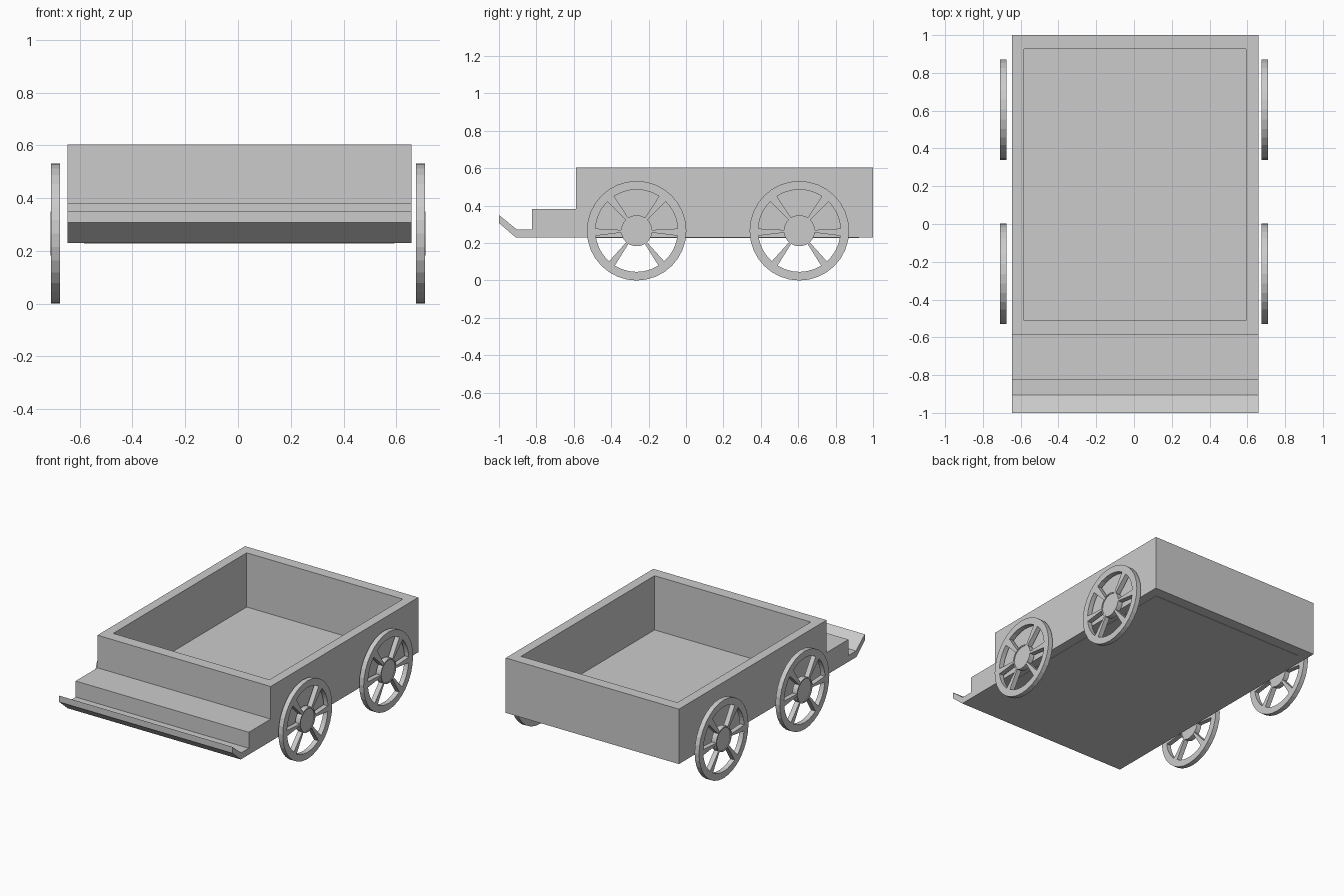
import bpy, math
from mathutils import Matrix

if "Cube" in bpy.data.objects:
    bpy.data.objects.remove(bpy.data.objects["Cube"])

grey = bpy.data.materials.new("plain grey")
grey.diffuse_color = (0.6, 0.6, 0.6, 1)
grey.use_nodes = True
grey.node_tree.nodes["Principled BSDF"].inputs["Base Color"].default_value = grey.diffuse_color

# local x -> world y, local y -> world z, local z -> world x
SIDEWAYS = Matrix(((0, 0, 1, 0), (1, 0, 0, 0), (0, 1, 0, 0), (0, 0, 0, 1)))


def plate(name, loops, width, loc):
    """Flat shape (first loop outer, others holes) in the y-z plane, thickened along x."""
    cu = bpy.data.curves.new(name + "_outline", 'CURVE')
    cu.dimensions = '2D'
    cu.fill_mode = 'BOTH'
    cu.extrude = width / 2
    for pts in loops:
        sp = cu.splines.new('POLY')
        sp.points.add(len(pts) - 1)
        for p, (a, b) in zip(sp.points, pts):
            p.co = (a, b, 0, 1)
        sp.use_cyclic_u = True
    tmp = bpy.data.objects.new(name + "_tmp", cu)
    bpy.context.collection.objects.link(tmp)
    dg = bpy.context.evaluated_depsgraph_get()
    me = bpy.data.meshes.new_from_object(tmp.evaluated_get(dg))
    bpy.data.objects.remove(tmp)
    me.transform(SIDEWAYS)
    me.materials.clear()
    me.materials.append(grey)
    me.shade_flat()
    ob = bpy.data.objects.new(name, me)
    ob.location = loc
    bpy.context.collection.objects.link(ob)
    return ob


def box(name, lo, hi):
    bpy.ops.mesh.primitive_cube_add(size=1, location=[(a + b) / 2 for a, b in zip(lo, hi)])
    ob = bpy.context.object
    ob.name = name
    ob.scale = [b - a for a, b in zip(lo, hi)]
    ob.data.materials.append(grey)
    return ob


def arc(r, a0, a1, n):
    return [(r * math.cos(math.radians(a0 + (a1 - a0) * i / n)),
             r * math.sin(math.radians(a0 + (a1 - a0) * i / n))) for i in range(n + 1)]


def circle(r, n=32):
    return arc(r, 0, 360, n)[:-1]


# wagon body: side profile with tilted front lip and step
profile = [(1, 0.23), (1, 0.604), (-0.588, 0.604), (-0.588, 0.382), (-0.823, 0.382),
           (-0.823, 0.273), (-0.905, 0.273), (-1, 0.35), (-1, 0.307), (-0.91, 0.23)]
body = plate("wagon_body", [profile], 1.305, (0.0055, 0, 0))

# open cargo space
cutter = box("cargo_cutter", (-0.583, -0.51, 0.1), (0.594, 0.926, 0.8))
cutter.hide_render = True
mod = body.modifiers.new("cargo", 'BOOLEAN')
mod.object = cutter
mod.solver = 'EXACT'
bpy.context.view_layer.update()
bpy.context.view_layer.objects.active = body
bpy.ops.object.modifier_apply(modifier="cargo")
bpy.data.objects.remove(cutter)

# thin floor panel
box("cargo_floor", (-0.583, -0.51, 0.228), (0.594, 0.926, 0.235))

# wheels: rim and spokes in one plate with sector windows, plus hub
R, RIM, HUB = 0.266, 0.22, 0.083
windows = [(57, 123), (135, 177), (187, 228), (238, 302), (312, 353), (363, 405)]
holes = [arc(RIM, a, b, 6) + arc(HUB, b, a, 4) for a, b in windows]
for side, x in (("left", -0.692), ("right", 0.692)):
    for end, y in (("front", -0.264), ("rear", 0.606)):
        tag = f"{end}_{side}"
        loc = (x, y, R)
        plate(f"{tag}_wheel", [circle(R)] + holes + [circle(0.077)], 0.033, loc)
        plate(f"{tag}_hub_ring", [circle(HUB), circle(0.075)], 0.036, loc)
        plate(f"{tag}_hub", [circle(0.0755)], 0.026, loc)
